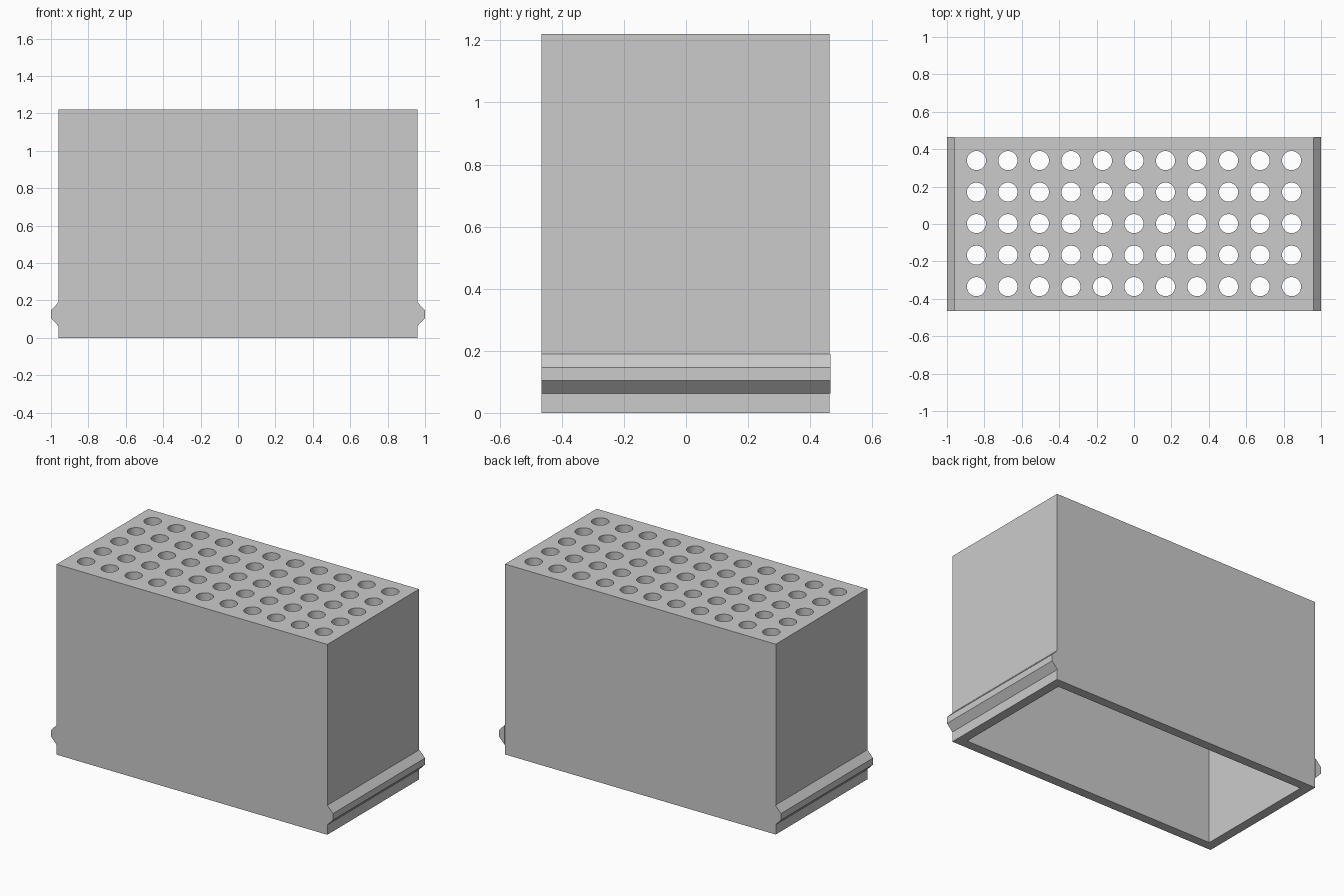
import bpy
import bmesh
from mathutils import Matrix, Vector

cube = bpy.data.objects.get("Cube")
if cube:
    bpy.data.objects.remove(cube, do_unlink=True)

HALF_X, HEIGHT = 0.96, 1.22
FRONT, BACK, RIDGE_BACK = -0.466, 0.462, 0.466
WALL = 0.06
PITCH, HOLE_RADIUS = 0.1685, 0.051

grey = bpy.data.materials.new("plain grey")
grey.use_nodes = True
grey.diffuse_color = (0.6, 0.6, 0.6, 1)
grey.node_tree.nodes["Principled BSDF"].inputs["Base Color"].default_value = grey.diffuse_color


def make_object(name, bm):
    bmesh.ops.recalc_face_normals(bm, faces=bm.faces)
    mesh = bpy.data.meshes.new(name)
    bm.to_mesh(mesh)
    bm.free()
    mesh.materials.append(grey)
    obj = bpy.data.objects.new(name, mesh)
    bpy.context.collection.objects.link(obj)
    return obj


def box(name, low, high):
    low, high = Vector(low), Vector(high)
    bm = bmesh.new()
    bmesh.ops.create_cube(bm, size=1, matrix=Matrix.Translation((low + high) / 2)
                          @ Matrix.Diagonal((high - low).to_4d()))
    return make_object(name, bm)


def cut(target, cutter):
    cutter.hide_render = True
    bpy.context.view_layer.objects.active = target
    mod = target.modifiers.new("cut", 'BOOLEAN')
    mod.operation, mod.solver, mod.object = 'DIFFERENCE', 'EXACT', cutter
    bpy.ops.object.modifier_apply(modifier=mod.name)
    bpy.data.objects.remove(cutter, do_unlink=True)


# Hollow body, open at the bottom
body = box("body", (-HALF_X, FRONT, 0), (HALF_X, BACK, HEIGHT))
cavity = box("cavity_cutter", (-HALF_X + WALL, FRONT + WALL, -0.1),
             (HALF_X - WALL, BACK - WALL, HEIGHT - WALL))
cut(body, cavity)

# Grid of round holes through the top plate
bm = bmesh.new()
for i in range(-5, 6):
    for j in range(-2, 3):
        bmesh.ops.create_cone(bm, cap_ends=True, segments=32, depth=0.3,
                              radius1=HOLE_RADIUS, radius2=HOLE_RADIUS,
                              matrix=Matrix.Translation((i * PITCH, j * PITCH + 0.002, HEIGHT)))
cut(body, make_object("hole_cutter", bm))

# Chamfered ridges along the two ends
PROFILE = [(0.96, 0.063), (1.0, 0.105), (1.0, 0.147), (0.96, 0.189)]
for name, side in (("left_ridge", 1), ("right_ridge", -1)):
    bm = bmesh.new()
    face = bm.faces.new([bm.verts.new((side * x, FRONT, z)) for x, z in PROFILE])
    new = bmesh.ops.extrude_face_region(bm, geom=[face])["geom"]
    bmesh.ops.translate(bm, vec=(0, RIDGE_BACK - FRONT, 0),
                        verts=[v for v in new if isinstance(v, bmesh.types.BMVert)])
    make_object(name, bm)

# Smooth hole walls, crisp edges elsewhere
bpy.ops.object.select_all(action='DESELECT')
body.select_set(True)
bpy.context.view_layer.objects.active = body
bpy.ops.object.shade_smooth_by_angle(angle=0.5)
